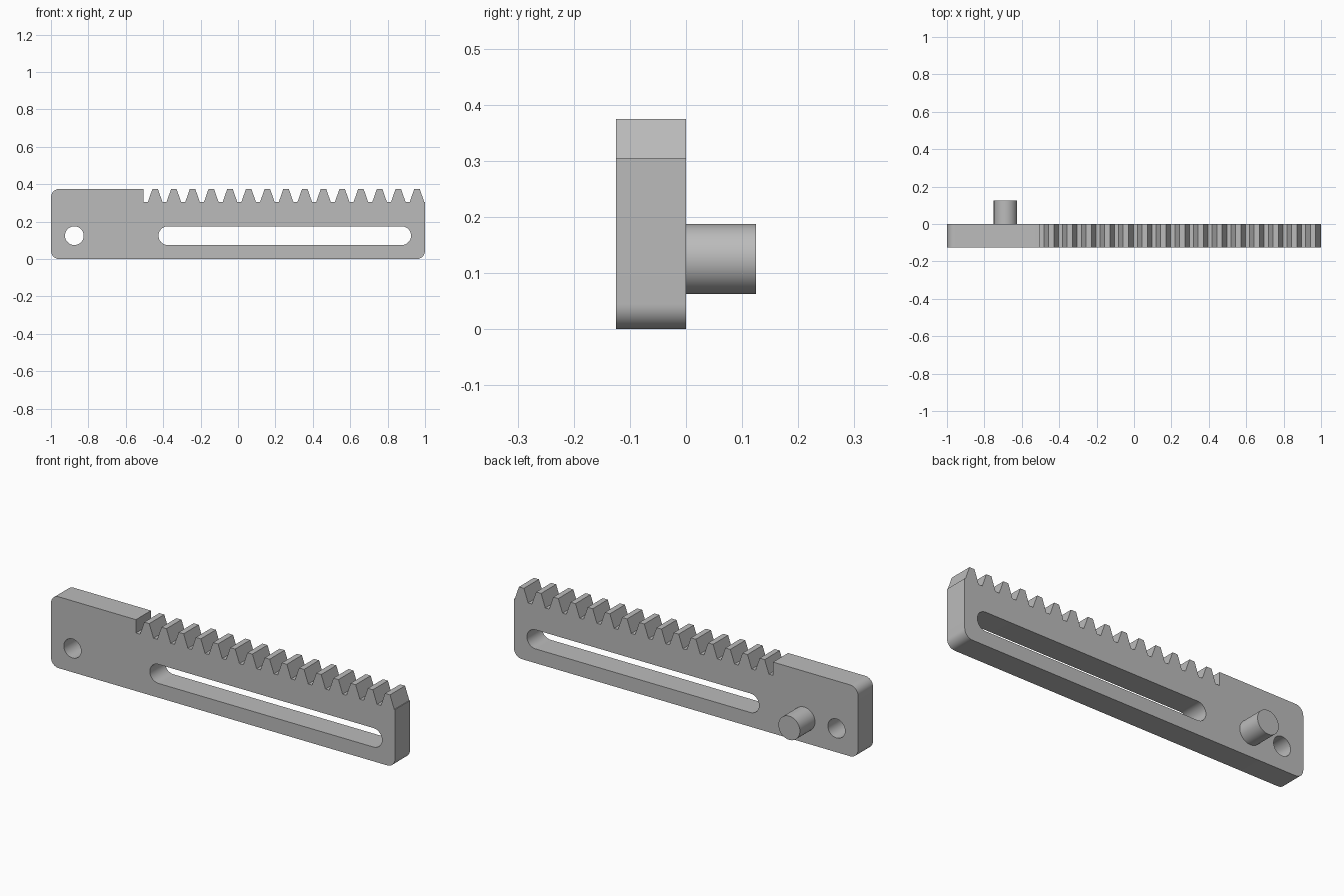
import bpy, bmesh
from math import sin, cos, radians
from mathutils import Matrix, Vector

cube = bpy.data.objects.get("Cube")
if cube:
    bpy.data.objects.remove(cube)

THICK = 0.125
TOP, ROOT = 0.375, 0.305
CORNER = 0.045
PITCH, TEETH, FIRST = 0.1, 15, -0.443
TIP_HALF, BASE_HALF = 0.0145, 0.039

# One plain grey material
grey = bpy.data.materials.new("plain grey")
grey.use_nodes = True
colour = (0.5, 0.5, 0.5, 1)
grey.diffuse_color = colour
grey.node_tree.nodes["Principled BSDF"].inputs["Base Color"].default_value = colour


def arc(cx, cz, r, start, end, steps):
    """Points along an arc in the XZ plane, angles in degrees."""
    angles = [radians(start + (end - start) * i / steps) for i in range(steps + 1)]
    return [(cx + r * cos(a), cz + r * sin(a)) for a in angles]


def finish(bm, name):
    bmesh.ops.recalc_face_normals(bm, faces=bm.faces[:])
    mesh = bpy.data.meshes.new(name)
    bm.to_mesh(mesh)
    bm.free()
    mesh.materials.append(grey)
    obj = bpy.data.objects.new(name, mesh)
    bpy.context.collection.objects.link(obj)
    bpy.ops.object.select_all(action='DESELECT')
    obj.select_set(True)
    bpy.context.view_layer.objects.active = obj
    bpy.ops.object.shade_smooth_by_angle(angle=radians(30))
    return obj


def add_loop(bm, points):
    verts = [bm.verts.new((x, -THICK, z)) for x, z in points]
    return [bm.edges.new((a, b)) for a, b in zip(verts, verts[1:] + verts[:1])]


# Bar outline: rounded corners, then the row of teeth along the top
outline = arc(-1 + CORNER, TOP - CORNER, CORNER, 90, 180, 10)
outline += arc(-1 + CORNER, CORNER, CORNER, 180, 270, 10)
outline += arc(1 - CORNER, CORNER, CORNER, 270, 360, 10)
outline.append((1, ROOT))
for i in reversed(range(TEETH)):
    x = FIRST + i * PITCH
    outline += [(x + BASE_HALF, ROOT), (x + TIP_HALF, TOP),
                (x - TIP_HALF, TOP), (x - BASE_HALF, ROOT)]
outline += [(-0.506, ROOT), (-0.506, TOP)]

# Round hole and long slot
hole = arc(-0.875, 0.125, 0.05, 0, 360, 40)[:-1]
slot = arc(-0.375, 0.125, 0.05, 90, 270, 20) + arc(0.875, 0.125, 0.05, -90, 90, 20)

# Toothed bar
bm = bmesh.new()
edges = [e for loop in (outline, hole, slot) for e in add_loop(bm, loop)]
bmesh.ops.triangle_fill(bm, edges=edges, use_beauty=True)
extruded = bmesh.ops.extrude_face_region(bm, geom=bm.faces[:], use_keep_orig=True)
moved = [g for g in extruded["geom"] if isinstance(g, bmesh.types.BMVert)]
bmesh.ops.translate(bm, verts=moved, vec=Vector((0, THICK, 0)))
finish(bm, "toothed_bar")

# Pin on the back face, sunk slightly into the bar
SINK = 0.01
bm = bmesh.new()
bmesh.ops.create_cone(bm, cap_ends=True, segments=48, radius1=0.0625, radius2=0.0625,
                      depth=THICK + SINK)
bmesh.ops.rotate(bm, verts=bm.verts[:], matrix=Matrix.Rotation(radians(90), 3, 'X'))
bmesh.ops.translate(bm, verts=bm.verts[:], vec=Vector((-0.6875, (THICK - SINK) / 2, 0.125)))
finish(bm, "back_pin")
